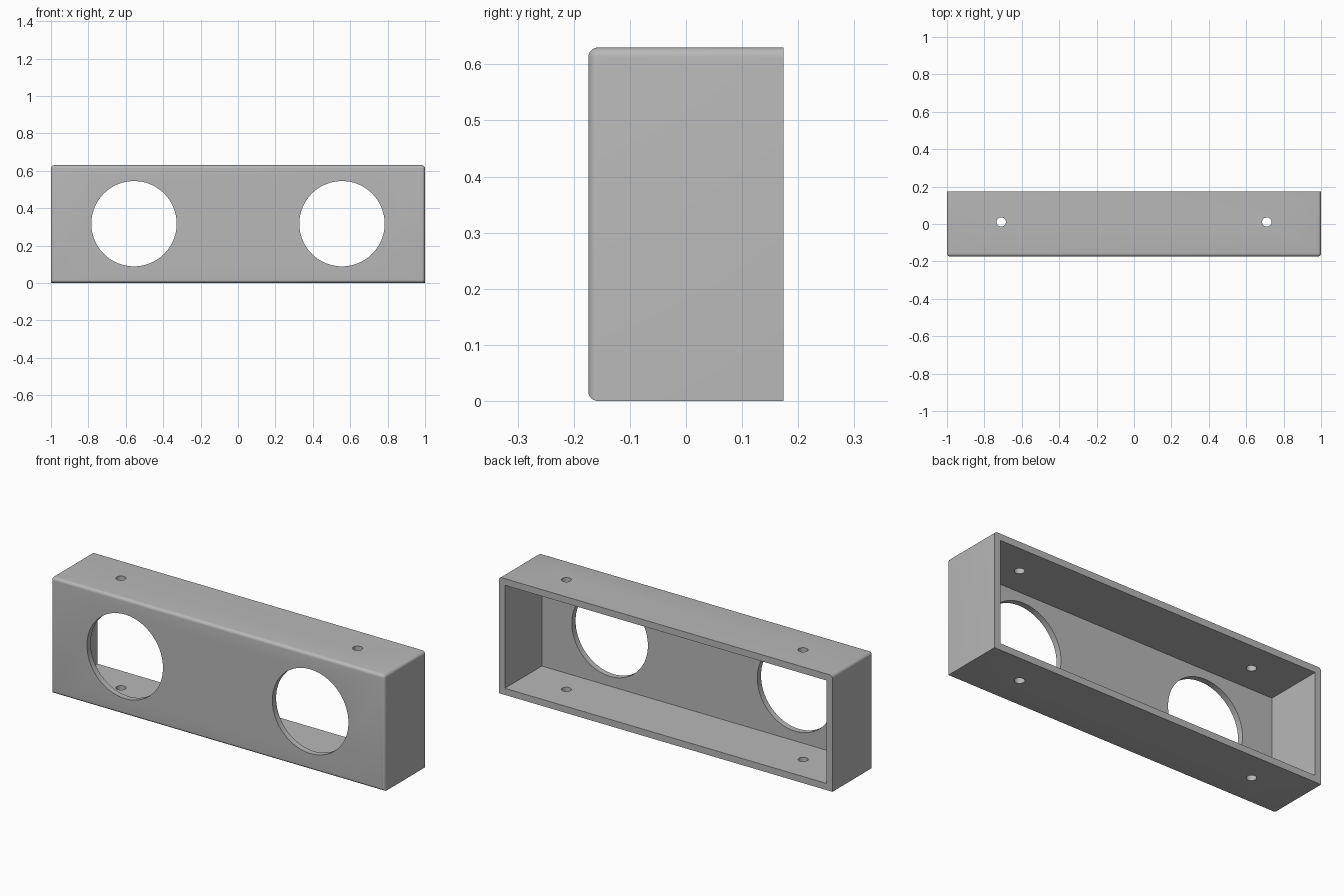
import bpy, bmesh
from math import radians
from mathutils import Matrix, Vector

if "Cube" in bpy.data.objects:
    bpy.data.objects.remove(bpy.data.objects["Cube"], do_unlink=True)

# Overall sizes
W, D, H = 2.0, 0.348, 0.63
WALL, FRONT, ROUND = 0.036, 0.032, 0.017

grey = bpy.data.materials.new("plain_grey")
grey.use_nodes = True
grey.diffuse_color = (0.48, 0.48, 0.48, 1)
grey.node_tree.nodes["Principled BSDF"].inputs["Base Color"].default_value = grey.diffuse_color


def add_object(name, bm):
    bmesh.ops.recalc_face_normals(bm, faces=bm.faces)
    mesh = bpy.data.meshes.new(name)
    bm.to_mesh(mesh)
    bm.free()
    mesh.materials.append(grey)
    obj = bpy.data.objects.new(name, mesh)
    bpy.context.collection.objects.link(obj)
    return obj


def box(low, high):
    low, high = Vector(low), Vector(high)
    bm = bmesh.new()
    place = Matrix.Translation((low + high) / 2) @ Matrix.Diagonal((*(high - low), 1))
    bmesh.ops.create_cube(bm, size=1, matrix=place)
    return bm


def drill(name, radius, depth, centre, sides, tilt=0):
    bm = bmesh.new()
    place = Matrix.Translation(centre) @ Matrix.Rotation(radians(tilt), 4, "X")
    bmesh.ops.create_cone(bm, cap_ends=True, segments=sides, radius1=radius,
                          radius2=radius, depth=depth, matrix=place)
    return add_object(name, bm)


# Outer block: round all front edges and the two top side edges
bm = box((-W / 2, -D / 2, 0), (W / 2, D / 2, H))


def is_rounded(edge):
    a, b = (v.co for v in edge.verts)
    on_front = max(a.y, b.y) < 0
    top_side = abs(a.y - b.y) > D / 2 and a.z > H / 2
    return on_front or top_side


bmesh.ops.bevel(bm, geom=[e for e in bm.edges if is_rounded(e)], offset=ROUND,
                offset_type="OFFSET", segments=6, profile=0.5, affect="EDGES")
housing = add_object("housing", bm)

# Cutters: open back cavity, two round windows, screw holes through top and bottom
cutters = [add_object("cavity_cutter", box((-W / 2 + WALL, -D / 2 + FRONT, WALL),
                                           (W / 2 - WALL, D, H - WALL)))]
for side in (-1, 1):
    cutters.append(drill("window_cutter", 0.228, 0.2, (side * 0.556, -D / 2, 0.317), 96, 90))
    cutters.append(drill("screw_hole_cutter", 0.025, 1, (side * 0.71, 0.011, H / 2), 32))

bpy.context.view_layer.objects.active = housing
for cutter in cutters:
    mod = housing.modifiers.new("cut", "BOOLEAN")
    mod.operation = "DIFFERENCE"
    mod.solver = "EXACT"
    mod.object = cutter
    bpy.ops.object.modifier_apply(modifier=mod.name)
    bpy.data.objects.remove(cutter, do_unlink=True)

# Smooth rounded edges and holes, crisp corners elsewhere
bpy.ops.object.select_all(action="DESELECT")
housing.select_set(True)
bpy.ops.object.shade_smooth_by_angle(angle=radians(30))
